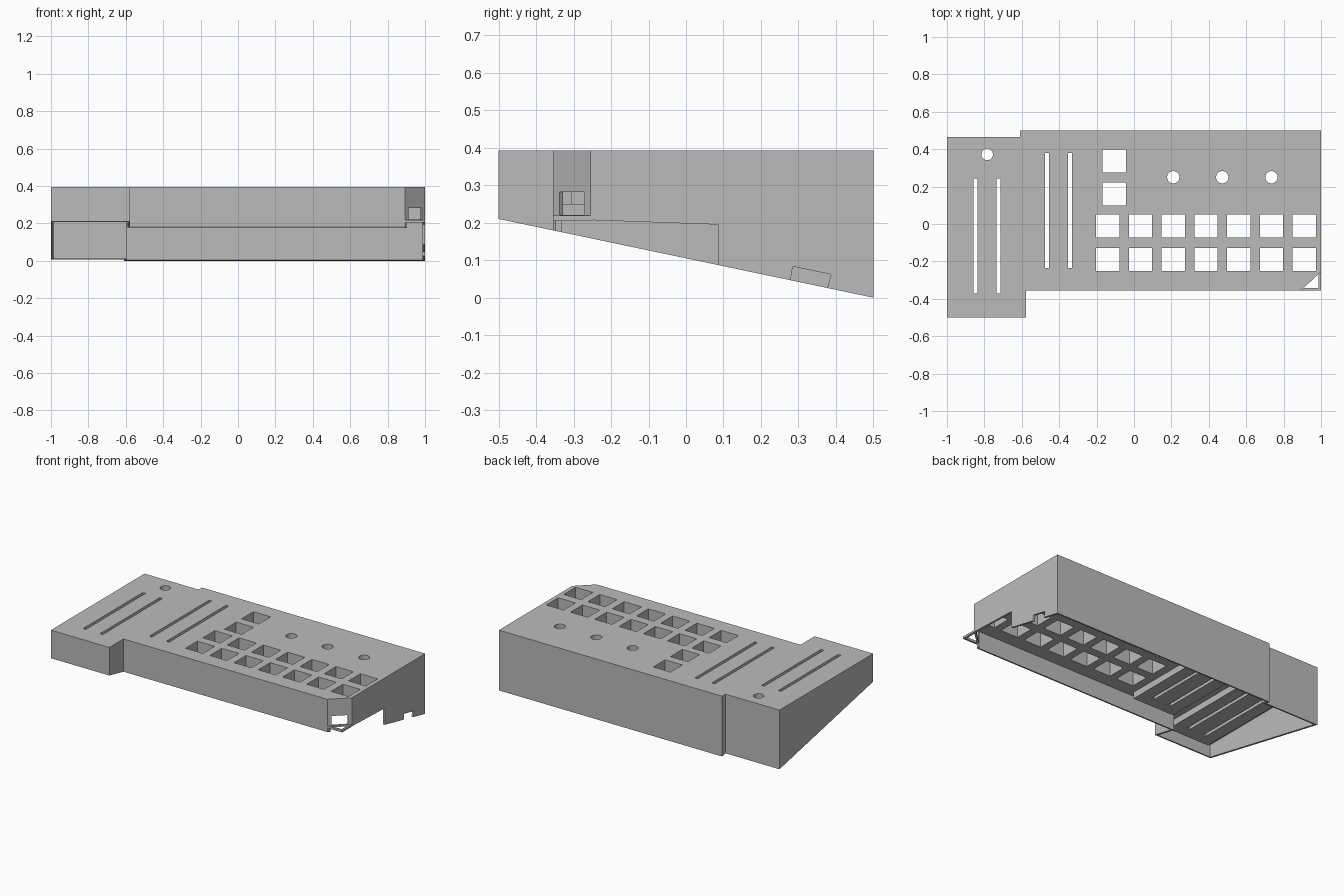
import bpy, bmesh
from math import cos, sin, tau
from mathutils import Vector

if "Cube" in bpy.data.objects:
    bpy.data.objects.remove(bpy.data.objects["Cube"], do_unlink=True)

TOP, PANEL, FRAME = 0.393, 0.29, 0.248   # heights of top, panel underside, fader frame underside
WALL = 0.013

grey = bpy.data.materials.new("plain_grey")
grey.use_nodes = True
grey.diffuse_color = (0.5, 0.5, 0.5, 1)
grey.node_tree.nodes["Principled BSDF"].inputs["Base Color"].default_value = (0.5, 0.5, 0.5, 1)


def add_prism(bm, points, low, high, axis="z"):
    """Extrude a flat outline along z (outline in xy) or x (outline in yz)."""
    place = (lambda a, b: (a, b, low)) if axis == "z" else (lambda a, b: (low, a, b))
    face = bm.faces.new([bm.verts.new(place(a, b)) for a, b in points])
    grown = bmesh.ops.extrude_face_region(bm, geom=[face])["geom"]
    d = high - low
    bmesh.ops.translate(bm, verts=[g for g in grown if isinstance(g, bmesh.types.BMVert)],
                        vec=(0, 0, d) if axis == "z" else (d, 0, 0))


def rect(x, y, w, h):
    return [(x - w / 2, y - h / 2), (x + w / 2, y - h / 2),
            (x + w / 2, y + h / 2), (x - w / 2, y + h / 2)]


def disc(x, y, r, n=32):
    return [(x + r * cos(tau * i / n), y + r * sin(tau * i / n)) for i in range(n)]


def inset(points, d):
    """Mitred inward offset of a counter-clockwise outline."""
    pts = [Vector(p) for p in points]
    result = []
    for i, p in enumerate(pts):
        a = (p - pts[i - 1]).normalized()
        b = (pts[(i + 1) % len(pts)] - p).normalized()
        na, nb = Vector((-a.y, a.x)), Vector((-b.y, b.x))
        result.append(p + (na + nb) * d / (1 + na.dot(nb)))
    return result


def make(name, prisms):
    bm = bmesh.new()
    for prism in prisms:
        add_prism(bm, *prism)
    bmesh.ops.recalc_face_normals(bm, faces=bm.faces[:])
    mesh = bpy.data.meshes.new(name)
    bm.to_mesh(mesh)
    bm.free()
    mesh.materials.append(grey)
    obj = bpy.data.objects.new(name, mesh)
    bpy.context.scene.collection.objects.link(obj)
    return obj


def cut(obj, *groups):
    """Subtract each group of prisms, then bake the result."""
    cutters = []
    for group in groups:
        cutter = make("cutter", group)
        cutter.hide_render = True
        mod = obj.modifiers.new("cut", "BOOLEAN")
        mod.operation, mod.solver, mod.object = "DIFFERENCE", "EXACT", cutter
        cutters.append(cutter)
    bpy.context.view_layer.update()
    graph = bpy.context.evaluated_depsgraph_get()
    baked = bpy.data.meshes.new_from_object(obj.evaluated_get(graph))
    obj.modifiers.clear()
    obj.data = baked
    for cutter in cutters:
        bpy.data.objects.remove(cutter, do_unlink=True)


# Case outline with stepped left section and one chamfered corner
chamfer_a, chamfer_b = Vector((0.893, -0.355)), Vector((1, -0.255))
outline = [(-1, -0.5), (-0.578, -0.5), (-0.578, -0.355), chamfer_a, chamfer_b,
           (1, 0.5), (-0.61, 0.5), (-0.61, 0.465), (-1, 0.465)]

# Openings in the top: keys, knobs and fader slots
holes = [rect(-0.14 + 0.175 * i, y, 0.125, 0.122) for i in range(7) for y in (-0.011, -0.19)]
holes += [rect(-0.105, y, 0.125, 0.122) for y in (0.337, 0.16)]
holes += [disc(x, 0.25, 0.033) for x in (0.21, 0.472, 0.735)] + [disc(-0.785, 0.372, 0.031)]
slots = [rect(x, -0.065, 0.02, 0.615) for x in (-0.847, -0.724)]
slots += [rect(x, 0.073, 0.02, 0.615) for x in (-0.465, -0.342)]
openings = [(p, 0.2, 0.5) for p in holes + slots]

# Openings in the walls: sloped base, cable notches and corner window
base_slope = [(-0.7, 0.252), (0.7, -0.042), (0.7, -0.4), (-0.7, -0.4)]
side_notch = [(-0.37, 0.211), (0.085, 0.195), (0.085, -0.1), (-0.37, -0.1)]
small_notch = [(0.27, 0), (0.285, 0.083), (0.387, 0.062), (0.37, 0)]
along = chamfer_b - chamfer_a
out = Vector((along.y, -along.x)).normalized() * 0.04
p, q = chamfer_a + along * 0.17, chamfer_a + along * 0.84
window = [p + out, q + out, q - out, p - out]

case = make("case_shell", [(outline, -0.1, TOP)])
cut(case,
    [(inset(outline, WALL), -0.3, PANEL)],
    [(base_slope, -1.2, 1.2, "x")],
    openings,
    [(side_notch, 0.9, 1.1, "x"), (small_notch, 0.95, 1.1, "x")],
    [(window, 0.22, 0.282)])

# Thicker frames under the fader pairs
for name, x, y in (("left_fader_frame", -0.786, -0.065), ("right_fader_frame", -0.404, 0.073)):
    frame = make(name, [(rect(x, y, 0.3, 0.76), FRAME, PANEL)])
    cut(frame, [(s, 0.2, 0.5) for s in slots])

# Narrow rim that keeps the square corner below the chamfer
corner = [(0.885, -0.355), (1, -0.355), (1, -0.25), (1 - WALL, -0.25),
          (1 - WALL, -0.355 + WALL), (0.885, -0.355 + WALL)]
make("corner_rim", [(corner, 0.205, 0.219)])
